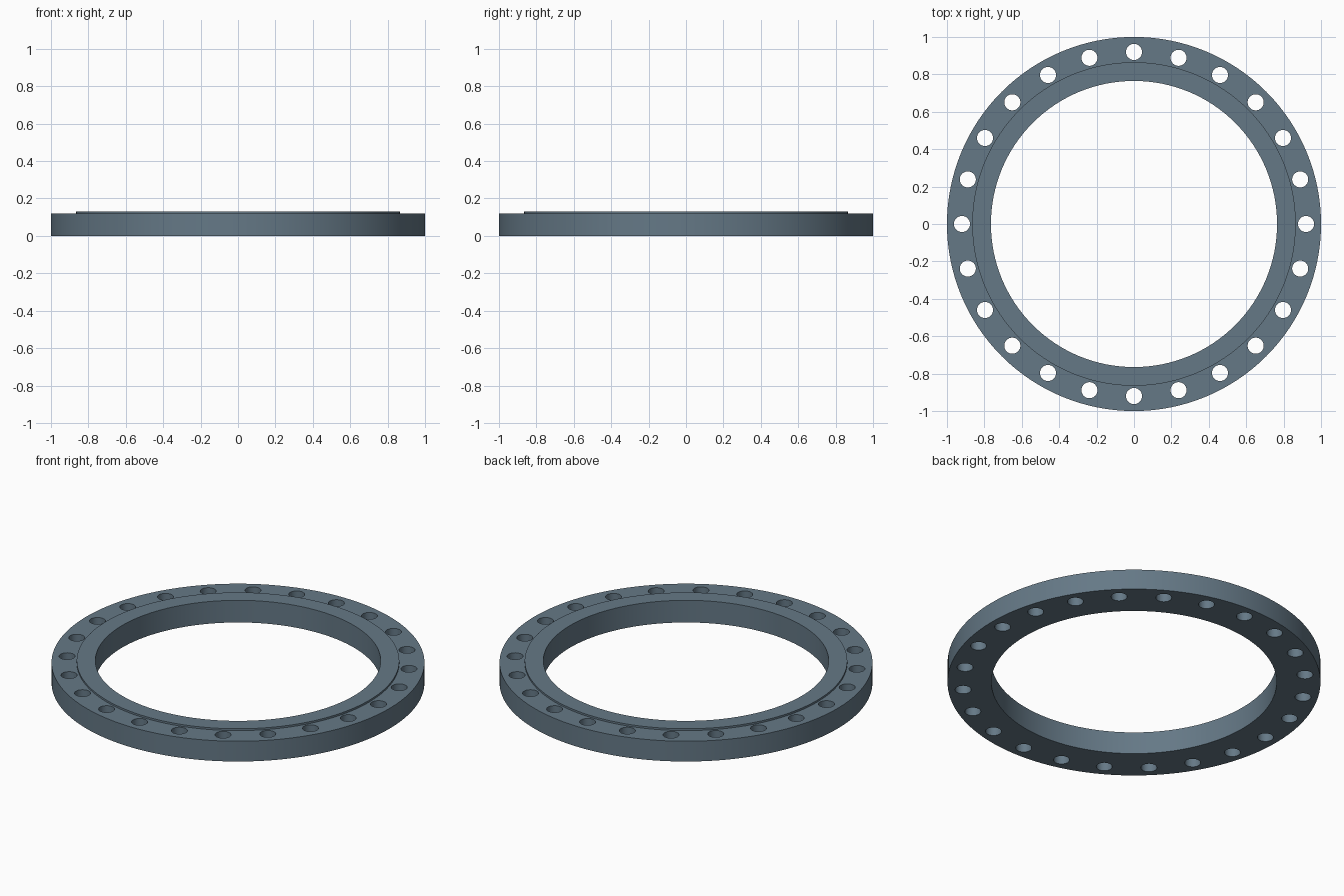
import bpy, bmesh
from math import cos, sin, tau

if "Cube" in bpy.data.objects:
    bpy.data.objects.remove(bpy.data.objects["Cube"])

SEGMENTS = 128
HOLES = 24
BOLT_RADIUS = 0.92
HOLE_RADIUS = 0.043


def make_object(name, bm):
    bmesh.ops.recalc_face_normals(bm, faces=bm.faces)
    mesh = bpy.data.meshes.new(name)
    bm.to_mesh(mesh)
    bm.free()
    obj = bpy.data.objects.new(name, mesh)
    bpy.context.collection.objects.link(obj)
    return obj


def lathe(name, profile):
    """Revolve a closed (radius, height) profile around z."""
    bm = bmesh.new()
    rings = [[bm.verts.new((r * cos(tau * i / SEGMENTS), r * sin(tau * i / SEGMENTS), z))
              for r, z in profile] for i in range(SEGMENTS)]
    n = len(profile)
    for i in range(SEGMENTS):
        a, b = rings[i], rings[(i + 1) % SEGMENTS]
        for j in range(n):
            k = (j + 1) % n
            bm.faces.new((a[j], b[j], b[k], a[k]))
    return make_object(name, bm)


# Flange ring with a slightly raised inner sealing face
flange = lathe("flange_ring", [(0.765, 0), (1, 0), (1, 0.12), (0.865, 0.12),
                               (0.865, 0.131), (0.765, 0.131)])

# Bolt hole cutters, evenly spaced on the bolt circle
bm = bmesh.new()
for i in range(HOLES):
    a = tau * i / HOLES
    made = bmesh.ops.create_cone(bm, cap_ends=True, segments=32, radius1=HOLE_RADIUS,
                                 radius2=HOLE_RADIUS, depth=0.4)
    bmesh.ops.translate(bm, verts=made["verts"],
                        vec=(BOLT_RADIUS * cos(a), BOLT_RADIUS * sin(a), 0.06))
cutter = make_object("bolt_hole_cutter", bm)
cutter.hide_render = True

# Drill the holes
drill = flange.modifiers.new("bolt_holes", 'BOOLEAN')
drill.operation = 'DIFFERENCE'
drill.solver = 'EXACT'
drill.object = cutter
bpy.context.view_layer.objects.active = flange
flange.select_set(True)
bpy.ops.object.modifier_apply(modifier=drill.name)
bpy.data.objects.remove(cutter)

# Smooth round walls, crisp edges
bpy.ops.object.shade_smooth_by_angle(angle=0.6)

# Slate steel colour
steel = bpy.data.materials.new("slate_steel")
steel.diffuse_color = (0.13, 0.19, 0.24, 1)
steel.use_nodes = True
steel.node_tree.nodes["Principled BSDF"].inputs["Base Color"].default_value = steel.diffuse_color
flange.data.materials.clear()
flange.data.materials.append(steel)
